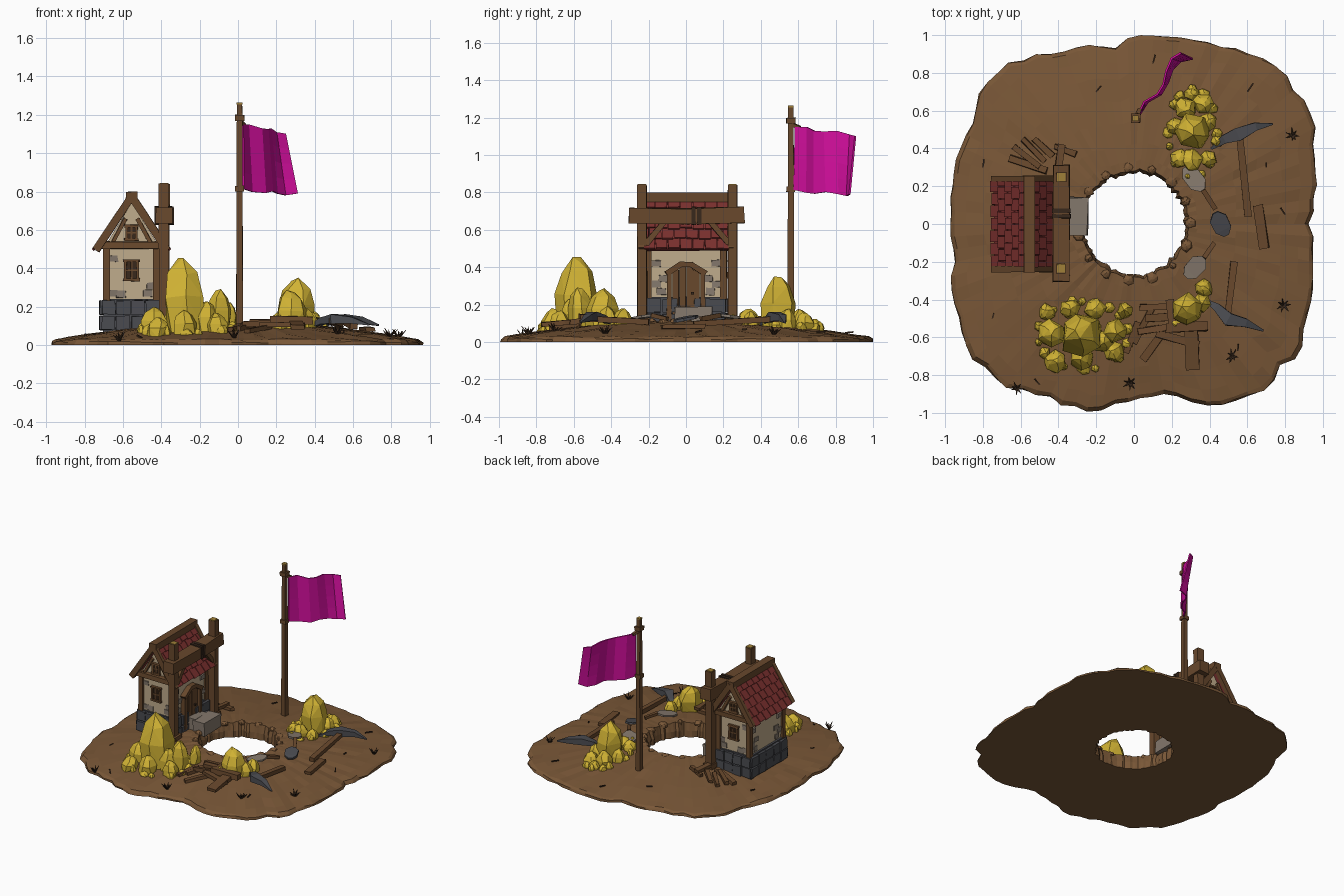
import bpy, bmesh, math, random
from mathutils import Vector

if "Cube" in bpy.data.objects:
    bpy.data.objects.remove(bpy.data.objects["Cube"])
random.seed(7)
U = random.uniform

def mat(name, r, g, b):
    m = bpy.data.materials.new(name)
    m.diffuse_color = [((c / 255 + .055) / 1.055) ** 2.4 for c in (r, g, b)] + [1]
    m.use_nodes = True
    m.node_tree.nodes["Principled BSDF"].inputs["Base Color"].default_value = m.diffuse_color
    return m
EARTH, WOOD, DARK = mat("earth", 121, 87, 55), mat("wood", 104, 72, 44), mat("dark brown", 56, 40, 28)
CREAM, GREY, RED = mat("plaster", 192, 172, 140), mat("light stone", 132, 120, 108), mat("roof red", 122, 48, 46)
SLATE, GOLD = mat("slate", 74, 75, 80), mat("gold", 208, 178, 52)
PINK, CUT = mat("magenta", 208, 14, 155), mat("cut wood", 160, 128, 56)

def obj(name, bm, m):
    bmesh.ops.recalc_face_normals(bm, faces=bm.faces)
    me = bpy.data.meshes.new(name)
    bm.to_mesh(me)
    bm.free()
    me.materials.append(m)
    o = bpy.data.objects.new(name, me)
    bpy.context.collection.objects.link(o)
    return o

def bars(name, m, specs, jit=.002):
    """Rectangular bars along paths: (points, widths, heights)."""
    bm = bmesh.new()
    for pts, ws, hs in specs:
        pts = [Vector(p) for p in pts]
        n = len(pts)
        ws = ws if isinstance(ws, (list, tuple)) else [ws] * n
        hs = hs if isinstance(hs, (list, tuple)) else [hs] * n
        rings = []
        for i, p in enumerate(pts):
            d = (pts[min(i + 1, n - 1)] - pts[max(i - 1, 0)]).normalized()
            side = Vector((0, 1, 0)) if abs(d.z) > .98 else d.cross(Vector((0, 0, 1))).normalized()
            up = side.cross(d).normalized()
            rings.append([bm.verts.new(p + side * ws[i] / 2 * a + up * hs[i] / 2 * b
                          + Vector((U(-jit, jit), U(-jit, jit), U(-jit, jit))))
                          for a, b in ((-1, -1), (1, -1), (1, 1), (-1, 1))])
        for a, b in zip(rings, rings[1:]):
            for k in range(4):
                bm.faces.new((a[k], a[(k + 1) % 4], b[(k + 1) % 4], b[k]))
        bm.faces.new(rings[0])
        bm.faces.new(rings[-1])
    return obj(name, bm, m)

def prism(name, m, prof, y0, y1):
    bm = bmesh.new()
    a, b = [[bm.verts.new((x, y, z)) for x, z in prof] for y in (y0, y1)]
    bm.faces.new(a)
    bm.faces.new(b)
    for i in range(len(a)):
        j = (i + 1) % len(a)
        bm.faces.new((a[i], a[j], b[j], b[i]))
    return obj(name, bm, m)

# ---- Ground: lumpy mound with a round shaft through it
OUT = [(-.97, 0), (-.96, -.2), (-.93, -.5), (-.86, -.7), (-.7, -.85), (-.45, -.92), (-.27, -.99), (0, -.93),
       (.2, -.9), (.42, -.96), (.74, -.87), (.78, -.74), (.87, -.7), (.93, -.4), (.95, -.2), (.93, 0), (.96, .35),
       (.95, .55), (.9, .65), (.82, .76), (.7, .88), (.5, .93), (.3, .97), (.02, .99), (-.1, .94), (-.3, .93),
       (-.5, .9), (-.7, .83), (-.82, .7), (-.87, .5), (-.95, .3)]
POL = sorted((math.atan2(y, x) % math.tau, math.hypot(x, y)) for x, y in OUT)
POL = [(POL[-1][0] - math.tau, POL[-1][1])] + POL + [(POL[0][0] + math.tau, POL[0][1])]
HOLE = .272

def rout(a):
    a %= math.tau
    for (a0, r0), (a1, r1) in zip(POL, POL[1:]):
        if a0 <= a <= a1:
            return r0 + (r1 - r0) * (a - a0) / (a1 - a0)

def hz(t):
    t = max(0, min(1, t))
    return .025 + .085 * (1 - t ** 1.4)

def gz(x, y):
    return hz((math.hypot(x, y) - HOLE) / (rout(math.atan2(y, x)) - HOLE))

bm = bmesh.new()
N = 90
TS = [0, .07, .2, .38, .56, .74, .88, .97]
rings = [[] for _ in range(len(TS) + 4)]
for i in range(N):
    a = math.tau * i / N
    ro, rh = rout(a) + U(-.014, .01), HOLE + U(-.01, .01)
    path = [(rh, 0), (rh + U(-.01, .012), .05)]
    path += [(rh + .015 + t * (ro - rh - .015), hz(t) + U(-.004, .004)) for t in TS]
    path += [(ro + U(-.012, .006), U(.01, .022)), (ro, 0)]
    for ring, (r, z) in zip(rings, path):
        ring.append(bm.verts.new((r * math.cos(a), r * math.sin(a), z)))
for a, b in zip(rings, rings[1:] + rings[:1]):
    for i in range(N):
        j = (i + 1) % N
        bm.faces.new((a[i], a[j], b[j], b[i]))
obj("ground", bm, EARTH)

# ---- Rocks: convex hulls of tapering rings
def rocks(name, m, specs):
    bm = bmesh.new()
    for x, y, r, h in specs:
        z0, a0, vs = gz(x, y) - .02, U(0, 6), []
        lean = Vector((U(-.2, .2) * r, U(-.2, .2) * r, 0))
        for k, (f, t) in enumerate(((.95, 0), (1.02, .5), (.72, .8), (.25, .98))):
            for i in range(6 if k < 3 else 3):
                a = a0 + math.tau * i / (6 if k < 3 else 3) + U(-.25, .25)
                q = f * U(.88, 1.08) * r
                vs.append(bm.verts.new(Vector((x + q * math.cos(a), y + q * math.sin(a),
                          z0 + (h + .02) * t * U(.94, 1.02))) + lean * t))
        res = bmesh.ops.convex_hull(bm, input=vs)
        bmesh.ops.delete(bm, geom=[g for g in res["geom_interior"] if isinstance(g, bmesh.types.BMVert)], context='VERTS')
    return obj(name, bm, m)

def scatter(cx, cy, rx, ry, n):
    return [(cx + rx * math.cos(a), cy + ry * math.sin(a), U(.02, .035), U(.025, .055))
            for a in (math.tau * (i + U(0, .6)) / n for i in range(n))]
rocks("gold_pile_front", GOLD, [(-.27, -.59, .12, .38), (-.1, -.57, .068, .21), (-.44, -.58, .075, .13),
      (-.42, -.73, .06, .09), (-.21, -.45, .06, .1), (-.34, -.45, .055, .1), (-.1, -.68, .055, .1), (-.28, -.71, .065, .12),
      (-.46, -.47, .045, .07), (-.05, -.46, .045, .13), (-.17, -.62, .06, .16)] + scatter(-.27, -.59, .24, .18, 14))
rocks("gold_pile_right", GOLD, [(.28, -.46, .085, .2), (.37, -.34, .05, .09), (.36, -.42, .05, .1), (.22, -.52, .04, .07)])
rocks("gold_pile_back", GOLD, [(.31, .49, .1, .265), (.31, .34, .06, .08), (.24, .35, .05, .07), (.39, .35, .045, .07),
      (.27, .61, .06, .1), (.36, .64, .055, .09), (.39, .54, .05, .1), (.22, .52, .045, .09), (.31, .69, .04, .06)]
      + scatter(.31, .48, .13, .23, 13))
rocks("earth_clods", EARTH, [(.3 * math.cos(a), .3 * math.sin(a), U(.02, .035), U(.008, .02))
      for a in (i * .42 for i in range(15))])

# ---- House body
CX = -.555
prism("plaster_walls", CREAM, [(-.685, .22), (-.42, .22), (-.42, .53), (CX, .74), (-.685, .53)], -.2, .2)
prism("stone_footing", SLATE, [(-.705, .04), (-.405, .04), (-.41, .24), (-.7, .24)], -.21, .21)
blocks = []
for z in (.115, .195):
    for s in (-1, 1):
        for i in range(4):
            x = -.71 + i * .077
            blocks.append(([(x, s * .212, z), (x + .071, s * .212, z)], .028 + U(0, .012), .072))
        for i in range(5):
            y = -.215 + i * .087
            if s > 0 and i == 2:
                continue
            blocks.append(([(CX + s * .15, y, z), (CX + s * .15, y + .081, z)], .026 + U(0, .01), .072))
bars("footing_blocks", SLATE, blocks, .004)
patch = []
for s in (-1, 1):
    for x, z in ((-.655, .27), (-.61, .265), (-.47, .27), (-.45, .31), (-.65, .45)):
        patch.append(([(x - .024, s * .2, z), (x + .024, s * .2, z)], .012, .035))
    for y, z in ((.13, .27), (.16, .31), (.12, .34), (.16, .42)):
        for x in (-.42, -.685):
            patch.append(([(x, s * y - .025, z), (x, s * y + .025, z)], .014, .035))
bars("exposed_wall_stones", GREY, patch, .004)

# ---- Timber frame, gable boards and windows, same on both gables
frame, panes = [], []
for s in (-1, 1):
    for x in (-.685, -.425):
        frame.append(([(x, s * .2, .23), (x, s * .2, .53)], .035, .035))
    frame.append(([(-.715, s * .215, .52), (-.395, s * .215, .52)], .04, .035))
    frame.append(([(CX + s * .132, -.22, .52), (CX + s * .132, .22, .52)], .04, .04))
    for e in (-1, 1):
        frame.append(([(CX + e * .185, s * .24, .495), (CX, s * .24, .775)], .03, .04))
        frame.append(([(CX + e * .1, s * .21, .53), (CX + e * .03, s * .21, .66)], .02, .02))
    for z, w, h in ((.39, .032, .05), (.585, .025, .035)):
        y = s * .206
        panes.append(([(CX - w, y, z), (CX + w, y, z)], .006, h * 2))
        for e in (-1, 1):
            frame.append(([(CX + e * w, y, z - h), (CX + e * w, y, z + h)], .026, .014))
            frame.append(([(CX - w - .012, y, z + e * h), (CX + w + .012, y, z + e * h)], .028, .014))
        frame.append(([(CX, y, z - h), (CX, y, z + h)], .018, .008))
        frame.append(([(CX - w, y, z), (CX + w, y, z)], .018, .008))
frame.append(([(CX, -.255, .775), (CX, .255, .775)], .06, .05))
bars("timber_frame", WOOD, frame)
bars("window_panes", DARK, panes, 0)

# ---- Roof: shingle courses on two slopes
tiles = []
for s in (-1, 1):
    R, E = Vector((CX, 0, .765)), Vector((CX + s * .185, 0, .495))
    nrm = Vector((s * .27, 0, .185)).normalized()
    tiles.append(([R + nrm * -.006, E + nrm * -.006], .46, .016))
    for k in range(5):
        off = .033 * (k % 2)
        for j in range(8):
            y0, y1 = max(-.23, -.23 + j * .066 - off), min(.23, -.23 + (j + 1) * .066 - off)
            if y1 - y0 < .015:
                continue
            mid = Vector((0, (y0 + y1) / 2, 0))
            a, b = E.lerp(R, k / 5 - U(0, .03)), E.lerp(R, (k + 1) / 5)
            tiles.append(([a + mid + nrm * .014, b + mid + nrm * .004], y1 - y0 - .005, .012))
bars("roof_shingles", RED, tiles, .0015)

# ---- Door, frame and step
bars("door", WOOD, [([(-.408, -.055 + i * .037, .13), (-.408, -.055 + i * .037, .385 + .02 * (i in (1, 2)))], .034, .02)
     for i in range(4)] + [([(-.4, y, .12), (-.4, y, .38)], .025, .04) for y in (-.09, .09)]
     + [([(-.395, -.105, .365), (-.395, -.03, .415), (-.395, .03, .415), (-.395, .105, .365)], .04, .03)])
bars("door_knob", DARK, [([(-.4, .035, .26), (-.385, .035, .26)], .014, .014)], 0)
bars("door_step", GREY, [([(-.295, -.06, .14), (-.295, .14, .14)], .1, .1),
     ([(-.37, -.05, .15), (-.37, .1, .15)], .07, .08)], .006)

# ---- Hoist gantry
PY = (-.235, .248)
gan = [([(-.385, y, .06), (-.385, y, .84)], .052, .052) for y in PY]
gan.append(([(-.385, -.305, .678), (-.385, 0, .672), (-.385, .312, .68)], .088, .085))
for y, e in zip(PY, (1, -1)):
    gan.append(([(-.385, y, .5), (-.385, y + e * .12, .645)], .035, .03))
    gan.append(([(-.385, y - .04, .1), (-.385, y + .04, .1)], .075, .06))
bars("hoist_gantry", WOOD, gan, .004)
bars("post_ends", CUT, [([(-.385, y, .838), (-.385, y, .846)], .044, .044) for y in PY], 0)
bars("hoist_rope_wrap", DARK, [([(-.385, y, .675), (-.385, y + .022, .675)], .098, .096) for y in (.03, .06)])

# ---- Flag and pole
bars("flag_pole", WOOD, [([(.008, .56, .06), (.008, .56, .8), (.008, .56, 1.26)], [.036, .032, .028], [.036, .032, .028]),
     ([(.008, .56, 1.17), (.008, .56, 1.2)], .05, .05), ([(.008, .56, .8), (.008, .56, .83)], .046, .046),
     ([(.008, .56, 1.165), (.03, .61, 1.145)], .02, .02)])
bars("pole_cap", CUT, [([(.008, .56, 1.255), (.008, .56, 1.264)], .03, .03)], 0)
TOP = [(.02, .585), (.05, .65), (.12, .69), (.15, .74), (.165, .81), (.195, .88), (.245, .91)]
BOT = [(.025, .58), (.07, .65), (.14, .69), (.175, .75), (.2, .82), (.245, .865), (.31, .88)]
bm = bmesh.new()
cols = []
for i, (p, q) in enumerate(zip(TOP, BOT)):
    t = i / 6
    a, b = Vector((*p, 1.15 - .045 * t + .008 * math.sin(i * 2))), Vector((*q, .805 - .022 * t + .008 * math.cos(i * 2)))
    cols.append([bm.verts.new(a.lerp(b, k / 4)) for k in range(5)])
for a, b in zip(cols, cols[1:]):
    for k in range(4):
        bm.faces.new((a[k], a[k + 1], b[k + 1], b[k]))
flag = obj("flag", bm, PINK)
flag.modifiers.new("thickness", 'SOLIDIFY').thickness = .01

# ---- Loose planks
def flat(x0, y0, x1, y1, w, dz=.012, h=.024):
    return ([(x0, y0, gz(x0, y0) + dz), (x1, y1, gz(x1, y1) + dz + U(0, .012))], w, h)
bars("planks_front", WOOD, [flat(*p) for p in (
     (0, -.63, .1, -.44, .035), (.05, -.72, .16, -.56, .04), (.12, -.58, .34, -.64, .04, .03), (.305, -.56, .31, -.77, .07, .03),
     (.03, -.44, .2, -.44, .035), (.06, -.5, .22, -.49, .04, .03), (.02, -.57, .2, -.54, .035, .025),
     (.17, -.55, .39, -.54, .05, .045, .04), (.19, -.4, .2, -.53, .04, .04), (-.04, -.68, .02, -.52, .03))], .004)
bars("planks_house", WOOD, [flat(*p) for p in (
     (-.66, .35, -.46, .28, .035), (-.64, .41, -.5, .3, .03, .03), (-.59, .45, -.47, .33, .03), (-.53, .45, -.43, .36, .03, .02),
     (-.42, .41, -.31, .37, .03), (-.4, .28, -.385, .42, .04, .03), (-.36, -.28, -.4, -.2, .04))], .004)
bars("plank_right", WOOD, [flat(.655, .1, .69, -.13, .05)], .004)

# ---- Pickaxes and shovels
def pickaxe(name, a, c, b, h0, h1):
    z = gz(*c) + .05
    pts = [(*a, z - .03), ((a[0] + c[0]) / 2, (a[1] + c[1]) / 2 + .012, z), (*c, z + .012),
           ((b[0] + c[0]) / 2, (b[1] + c[1]) / 2 + .012, z + .005), (*b, gz(*b) + .05)]
    bars(name + "_head", SLATE, [(pts, [.012, .045, .07, .045, .008], [.012, .035, .05, .035, .008])])
    bars(name + "_handle", WOOD, [([(*h0, z), (*h1, gz(*h1) + .02)], [.034, .038], [.03, .03])])
pickaxe("pickaxe_back", (.41, .4), (.55, .475), (.735, .53), (.555, .5), (.605, .04))
pickaxe("pickaxe_front", (.375, -.4), (.5, -.505), (.685, -.565), (.49, -.53), (.53, -.2))

def shovel(name, m, tip, neck, end):
    t, n = Vector((*tip, gz(*tip) + .02)), Vector((*neck, gz(*neck) + .04))
    bars(name + "_blade", m, [([t, t.lerp(n, .25), t.lerp(n, .75), n], [.03, .09, .095, .03], .014)])
    if end:
        bars(name + "_handle", WOOD, [([n, (*end, gz(*end) + .025)], .024, .022)])
shovel("shovel_back", GREY, (.27, .3), (.365, .18), (.43, .08))
shovel("shovel_dark", SLATE, (.49, -.06), (.43, .06), None)
shovel("shovel_front", GREY, (.275, -.28), (.37, -.18), (.425, -.1))

# ---- Dry grass tufts and scars in the soil
tufts = []
for x, y in ((.84, .47), (.79, -.43), (-.02, -.84), (-.62, -.87), (.52, -.7)):
    for i in range(7):
        a = i * .9 + U(-.2, .2)
        l = U(.025, .045)
        z = gz(x, y)
        tufts.append(([(x, y, z - .005), (x + l * math.cos(a), y + l * math.sin(a), z + U(.02, .045))], [.014, .002], [.01, .002]))
bars("grass_tufts", DARK, tufts, 0)
bars("soil_scars", DARK, [flat(x, y, x + U(-.05, .05), y + U(.02, .05), .008, .002, .008) for x, y in
     ((.55, -.67), (.7, .3), (-.8, .3), (-.2, .7), (-.75, -.5), (.1, .85), (.6, .7), (-.5, -.85), (.8, .05))], 0)
